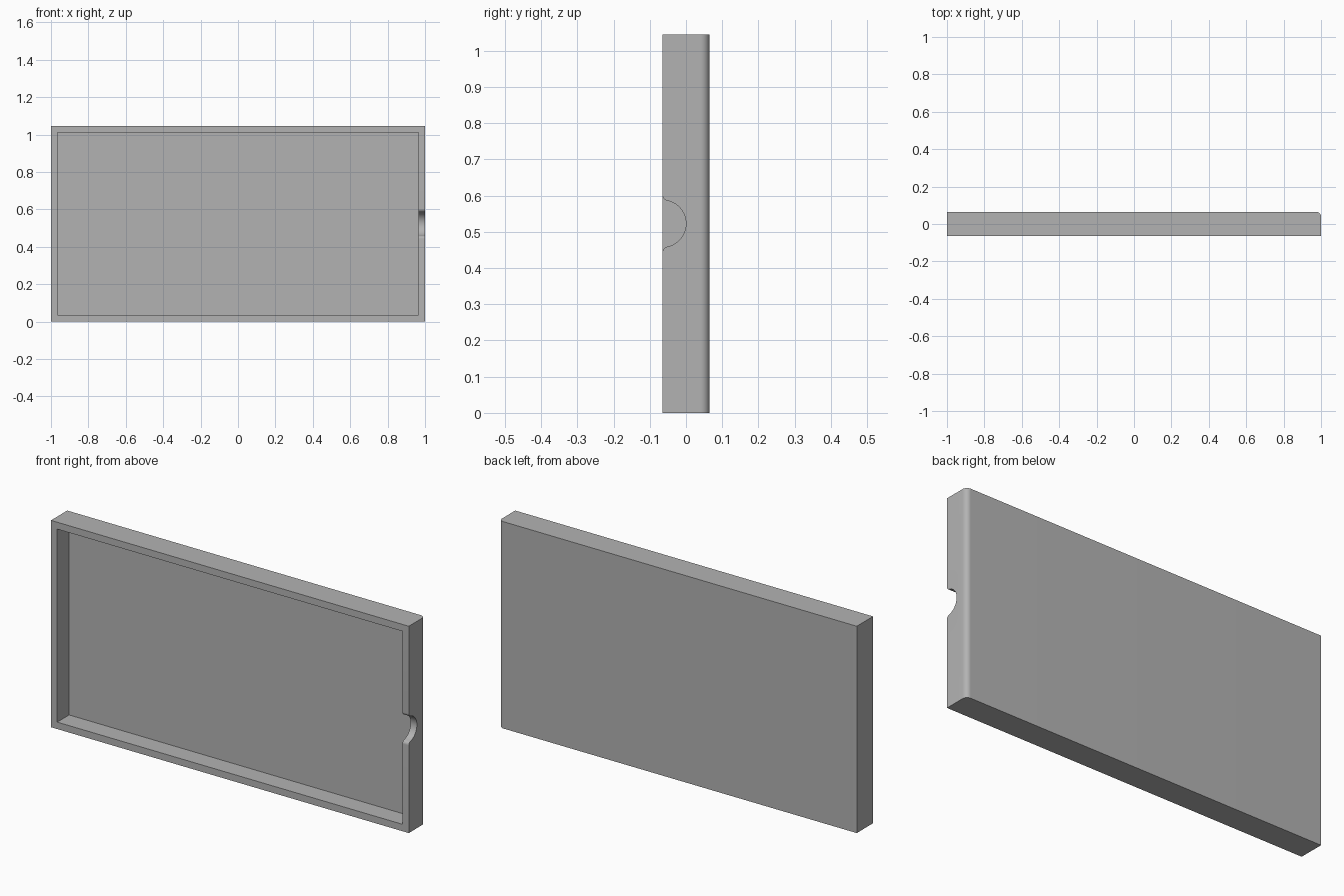
import bpy, bmesh
from math import sin, cos, pi, sqrt, atan2, radians

W, H, D = 2.0, 1.045, 0.13        # outer width, height, depth
WALL = 0.035
ROUND = 0.025                     # rounded back edge
NOTCH_R, LIP_R = 0.065, 0.017     # thumb notch and its softened lips

old = bpy.data.objects.get("Cube")
if old:
    bpy.data.objects.remove(old, do_unlink=True)

grey = bpy.data.materials.new("plain grey")
grey.use_nodes = True
colour = (0.45, 0.45, 0.45, 1)
grey.diffuse_color = colour
grey.node_tree.nodes["Principled BSDF"].inputs["Base Color"].default_value = colour


def prism(name, profile, offset):
    """Extrude a closed 3D profile along an offset."""
    bm = bmesh.new()
    face = bm.faces.new([bm.verts.new(p) for p in profile])
    new = bmesh.ops.extrude_face_region(bm, geom=[face])["geom"]
    bmesh.ops.translate(bm, vec=offset,
                        verts=[g for g in new if isinstance(g, bmesh.types.BMVert)])
    bmesh.ops.recalc_face_normals(bm, faces=bm.faces)
    mesh = bpy.data.meshes.new(name)
    bm.to_mesh(mesh)
    bm.free()
    mesh.materials.append(grey)
    obj = bpy.data.objects.new(name, mesh)
    bpy.context.collection.objects.link(obj)
    return obj


def arc(cx, cy, r, a0, a1, n):
    return [(cx + r * cos(a0 + (a1 - a0) * i / n), cy + r * sin(a0 + (a1 - a0) * i / n))
            for i in range(n + 1)]


# Tray body: plan outline with one rounded back edge
outline = [(-W/2, D/2), (-W/2, -D/2), (W/2, -D/2)]
outline += arc(W/2 - ROUND, D/2 - ROUND, ROUND, 0, pi/2, 10)
tray = prism("tray", [(x, y, 0) for x, y in outline], (0, 0, H))

# Recess open to the front
x, front = W/2 - WALL, -D/2 - 0.05
recess = prism("recess_cutter",
               [(-x, front, WALL), (x, front, WALL), (x, front, H - WALL), (-x, front, H - WALL)],
               (0, D - WALL + 0.05, 0))

# Thumb notch: half circle blended into the front face by small rounded lips
dz = sqrt((NOTCH_R + LIP_R)**2 - LIP_R**2)
tilt = atan2(dz, LIP_R)
lip = arc(LIP_R, dz, LIP_R, pi, pi + tilt, 8)
bowl = arc(0, 0, NOTCH_R, tilt, 0, 14)
half = [(-0.05, dz)] + lip + bowl[1:]
curve = half + [(y, -z) for y, z in reversed(half[:-1])]
notch = prism("notch_cutter", [(W/2 - WALL - 0.02, y - D/2, z + H/2) for y, z in curve],
              (WALL + 0.06, 0, 0))

bpy.context.view_layer.objects.active = tray
for cutter in (recess, notch):
    cutter.hide_render = True
    mod = tray.modifiers.new(cutter.name, 'BOOLEAN')
    mod.operation, mod.solver, mod.object = 'DIFFERENCE', 'EXACT', cutter
    bpy.ops.object.modifier_apply(modifier=mod.name)
    bpy.data.objects.remove(cutter, do_unlink=True)

# Smooth curved surfaces, keep corners crisp
bpy.ops.object.select_all(action='DESELECT')
tray.select_set(True)
bpy.ops.object.shade_smooth_by_angle(angle=radians(30))
